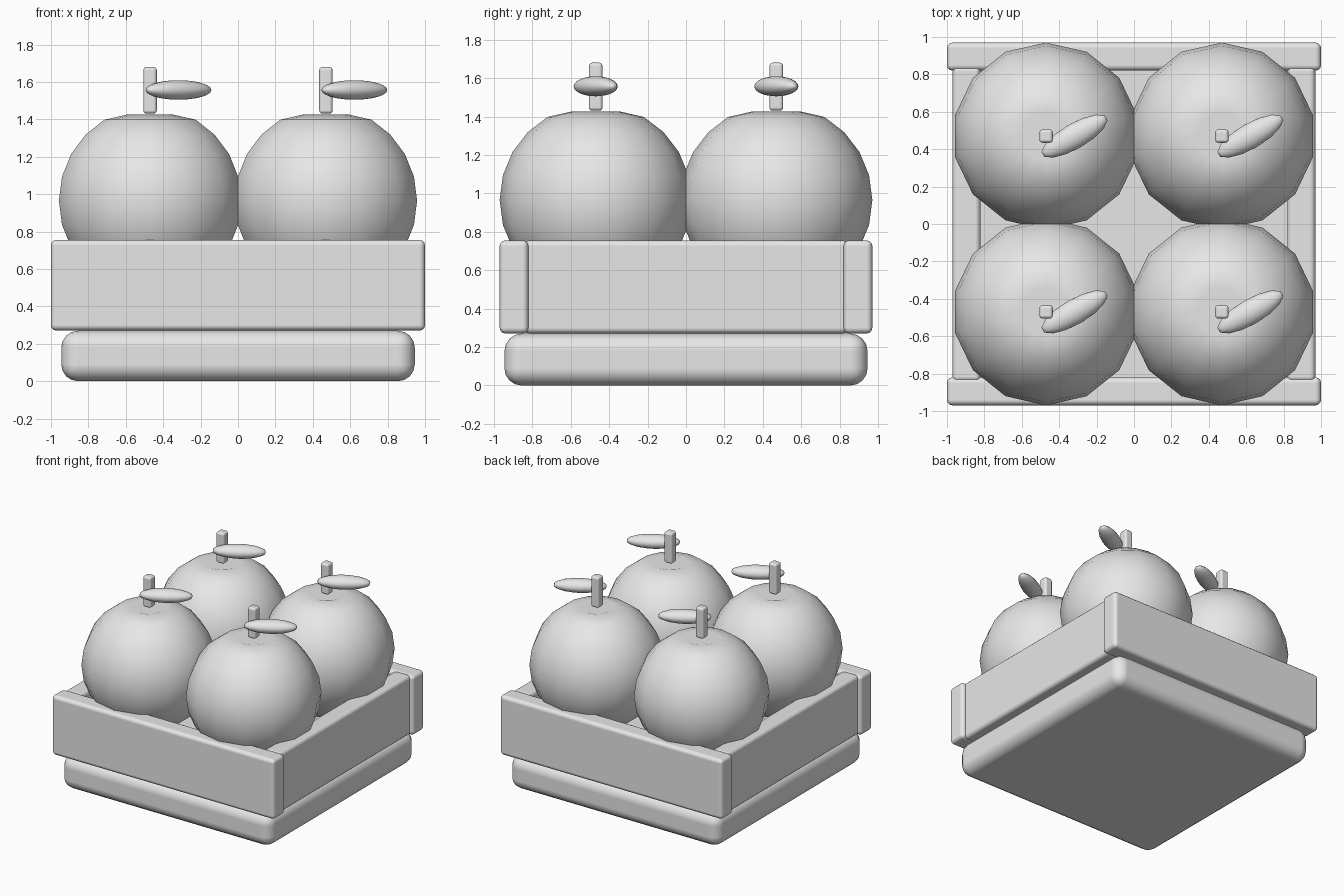
import bpy
import math

cube = bpy.data.objects.get("Cube")
if cube:
    bpy.data.objects.remove(cube, do_unlink=True)

GREY = (0.8, 0.8, 0.8, 1.0)
grey = bpy.data.materials.new("plain grey")
grey.use_nodes = True
grey.diffuse_color = GREY
grey.node_tree.nodes["Principled BSDF"].inputs["Base Color"].default_value = GREY


def finish(name):
    """Name, colour and smooth the active object."""
    obj = bpy.context.object
    obj.name = obj.data.name = name
    obj.data.materials.append(grey)
    bpy.ops.object.shade_smooth()
    return obj


def rounded_box(name, centre, size, bevel, segments=3):
    bpy.ops.mesh.primitive_cube_add(size=1, location=centre)
    bpy.context.object.scale = size
    bpy.ops.object.transform_apply(location=False, rotation=False, scale=True)
    obj = finish(name)
    mod = obj.modifiers.new("rounded edges", 'BEVEL')
    mod.width = bevel
    mod.segments = segments
    mod.harden_normals = True
    return obj


def ball(name, centre, radius):
    bpy.ops.mesh.primitive_uv_sphere_add(segments=14, ring_count=12,
                                         radius=radius, location=centre)
    return finish(name)


# Crate: solid base and four boards
rounded_box("crate_base", (0, 0, 0.135), (1.89, 1.89, 0.27), 0.09, 4)
for side, y in (("front", -0.895), ("back", 0.895)):
    rounded_box(side + "_board", (0, y, 0.513), (2.0, 0.15, 0.485), 0.03)
for side, x in (("right", -0.895), ("left", 0.895)):
    rounded_box(side + "_board", (x, 0, 0.513), (0.15, 1.69, 0.485), 0.03)

# Fruit: dimpled ball, stem and leaf in each quarter
for row, y in (("front", -0.47), ("back", 0.47)):
    for side, x in (("right", -0.47), ("left", 0.47)):
        label = row + "_" + side
        fruit = ball(label + "_fruit", (x, y, 0.965), 0.5)
        for v in fruit.data.vertices:
            if v.co.z > 0.49:
                v.co.z = 0.42
            elif v.co.z > 0.45:
                v.co.z = 0.46

        rounded_box(label + "_stem", (x, y, 1.555), (0.072, 0.072, 0.25), 0.018)

        leaf = ball(label + "_leaf", (x + 0.152, y, 1.557), 0.2)
        leaf.scale = (1.0, 0.34, 0.26)
        leaf.rotation_euler.z = math.radians(30)
